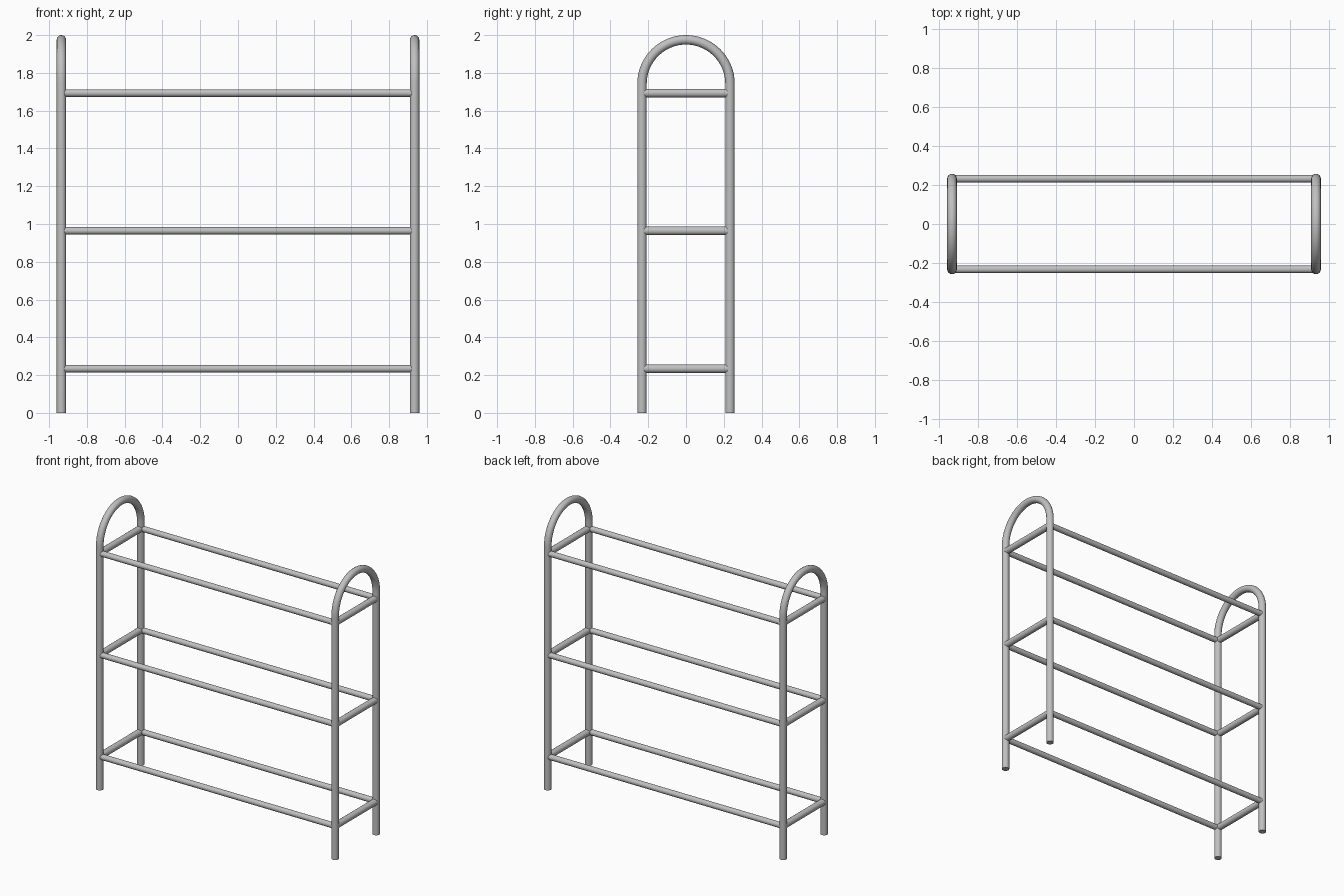
import bpy, math
from mathutils import Vector

cube = bpy.data.objects.get("Cube")
if cube:
    bpy.data.objects.remove(cube, do_unlink=True)

HALF_X, HALF_Y = 0.935, 0.233
TUBE, SIDE, LONG = 0.025, 0.023, 0.02
ARCH_Z = 2.0 - TUBE - HALF_Y

steel = bpy.data.materials.new("brushed_grey_steel")
steel.use_nodes = True
steel.diffuse_color = (0.53, 0.53, 0.53, 1)
steel.node_tree.nodes["Principled BSDF"].inputs["Base Color"].default_value = steel.diffuse_color


def tube(name, points, radius):
    """Sweep a round section along a path and make it a capped mesh."""
    curve = bpy.data.curves.new(name, "CURVE")
    curve.dimensions = "3D"
    curve.bevel_depth = radius
    curve.bevel_resolution = 6
    curve.use_fill_caps = True
    spline = curve.splines.new("POLY")
    spline.points.add(len(points) - 1)
    for p, co in zip(spline.points, points):
        p.co = (*co, 1)
    obj = bpy.data.objects.new(name, curve)
    bpy.context.collection.objects.link(obj)
    bpy.ops.object.select_all(action="DESELECT")
    obj.select_set(True)
    bpy.context.view_layer.objects.active = obj
    bpy.ops.object.convert(target="MESH")
    obj = bpy.context.object
    obj.name = name
    obj.data.materials.clear()
    obj.data.materials.append(steel)
    bpy.ops.object.shade_smooth_by_angle(angle=math.radians(40))
    return obj


# Arched end frames: two legs joined by a half circle
STEPS = 32
for side, x in (("left", HALF_X), ("right", -HALF_X)):
    arch = [(x, -HALF_Y * math.cos(a), ARCH_Z + HALF_Y * math.sin(a))
            for a in (math.pi * i / STEPS for i in range(STEPS + 1))]
    tube(side + "_end_frame", [(x, -HALF_Y, 0), *arch, (x, HALF_Y, 0)], TUBE)

# Shelf rails: a rectangle of four tubes on each level
for level, z in (("lower", 0.234), ("middle", 0.964), ("upper", 1.693)):
    for side, s in (("left", 1), ("right", -1)):
        x = s * HALF_X
        tube(f"{level}_{side}_end_rail", [(x, -HALF_Y, z), (x, HALF_Y, z)], SIDE)
    for side, s in (("front", -1), ("back", 1)):
        y = s * HALF_Y
        tube(f"{level}_{side}_rail", [(-HALF_X, y, z), (HALF_X, y, z)], LONG)
